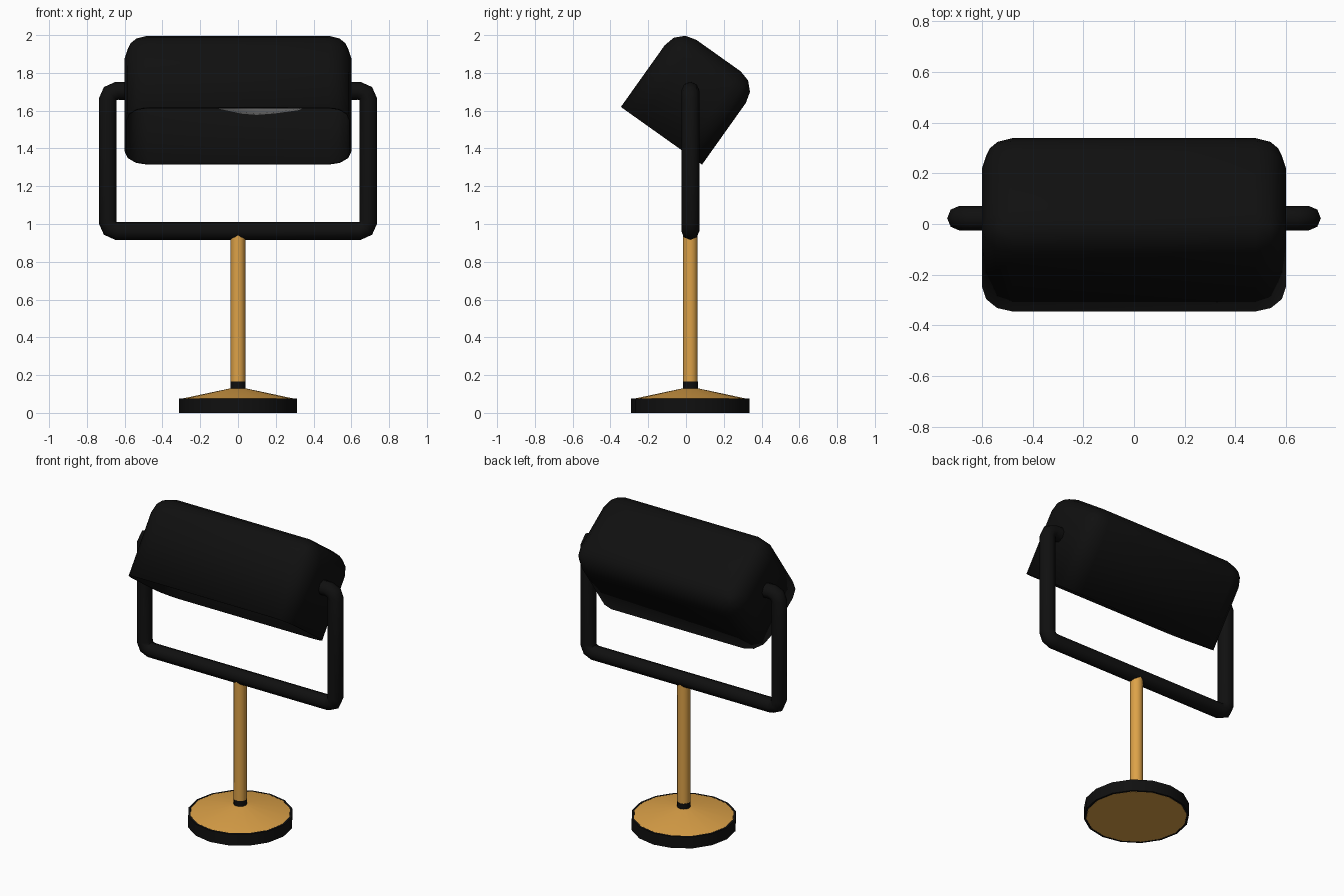
import bpy, bmesh, math
from mathutils import Matrix, Vector

if "Cube" in bpy.data.objects:
    bpy.data.objects.remove(bpy.data.objects["Cube"])

YC = 0.023  # depth of the stand axis

def mat(name, col):
    m = bpy.data.materials.new(name)
    m.diffuse_color = (*col, 1)
    m.use_nodes = True
    m.node_tree.nodes["Principled BSDF"].inputs["Base Color"].default_value = m.diffuse_color
    return m

BLACK = mat("black metal", (0.005, 0.005, 0.005))
BRASS = mat("brass", (0.72, 0.36, 0.065))
WHITE = mat("bulb white", (0.8, 0.8, 0.8))

def finish(name, bm, material, angle=40):
    bmesh.ops.recalc_face_normals(bm, faces=bm.faces)
    me = bpy.data.meshes.new(name)
    bm.to_mesh(me)
    bm.free()
    me.materials.append(material)
    ob = bpy.data.objects.new(name, me)
    bpy.context.collection.objects.link(ob)
    bpy.ops.object.select_all(action='DESELECT')
    ob.select_set(True)
    bpy.context.view_layer.objects.active = ob
    bpy.ops.object.shade_smooth_by_angle(angle=math.radians(angle))
    return ob

def lathe(name, profile, material, sides=16, matrix=Matrix(), closed=False):
    """Turn (radius, height) points around the local z axis."""
    bm = bmesh.new()
    vs = [bm.verts.new((r, 0, h)) for r, h in profile]
    pairs = list(zip(vs, vs[1:])) + ([(vs[-1], vs[0])] if closed else [])
    es = [bm.edges.new(p) for p in pairs]
    bmesh.ops.spin(bm, geom=vs + es, cent=(0, 0, 0), axis=(0, 0, 1),
                   angle=math.tau, steps=sides, use_duplicate=False)
    bmesh.ops.remove_doubles(bm, verts=bm.verts, dist=1e-4)
    bmesh.ops.transform(bm, matrix=matrix, verts=bm.verts)
    return finish(name, bm, material)

axis = Matrix.Translation((0, YC, 0))

# Base: brass foot inside a black rim, collar and pole
lathe("base_foot", [(0, 0), (0.299, 0), (0.299, 0.075), (0.04, 0.13), (0, 0.13)], BRASS, 16, axis)
lathe("base_rim", [(0.3, 0), (0.313, 0), (0.313, 0.075), (0.3, 0.075)], BLACK, 16, axis, True)
lathe("pole_collar", [(0, 0.125), (0.04, 0.125), (0.04, 0.165), (0, 0.165)], BLACK, 12, axis)
lathe("pole", [(0, 0.16), (0.039, 0.16), (0.039, 0.94), (0, 0.94)], BRASS, 12, axis)

# Yoke: round tube bent around the shade
half = [(0.64, 0.963), (0.676, 0.977), (0.69, 1.013),
        (0.69, 1.655), (0.676, 1.691), (0.64, 1.705), (0.57, 1.705)]
path = [(-x, z) for x, z in reversed(half)] + half
cu = bpy.data.curves.new("yoke", 'CURVE')
cu.dimensions = '3D'
cu.bevel_depth = 0.048
cu.bevel_resolution = 2
cu.use_fill_caps = True
sp = cu.splines.new('POLY')
sp.points.add(len(path) - 1)
for p, (x, z) in zip(sp.points, path):
    p.co = (x, YC, z, 1)
cu.materials.append(BLACK)
yoke = bpy.data.objects.new("yoke", cu)
bpy.context.collection.objects.link(yoke)
bpy.ops.object.select_all(action='DESELECT')
yoke.select_set(True)
bpy.context.view_layer.objects.active = yoke
bpy.ops.object.convert(target='MESH')
bpy.ops.object.shade_smooth_by_angle(angle=math.radians(50))

# Shade: tilted rounded box, open towards the lower front
W, D, H = 1.2, 0.527, 0.521
bm = bmesh.new()
bmesh.ops.create_cube(bm, size=1, matrix=Matrix.Translation((0, 0, H / 2)) @ Matrix.Diagonal((W, D, H, 1)))
bmesh.ops.delete(bm, geom=[f for f in bm.faces if f.calc_center_median().z < 0.01], context='FACES_ONLY')
bmesh.ops.bevel(bm, geom=[e for e in bm.edges if not e.is_boundary], offset=0.12,
                segments=3, profile=0.5, affect='EDGES', clamp_overlap=True)
tilt = Matrix.Translation((0, -0.13, 1.467)) @ Matrix.Rotation(math.radians(-35.4), 4, 'X')
bmesh.ops.transform(bm, matrix=tilt, verts=bm.verts)
shade = finish("shade", bm, BLACK)
# normals of an open shell: make them point away from the shade centre
centre = tilt @ Vector((0, 0, H / 2))
if sum(p.normal.dot(p.center - centre) for p in shade.data.polygons) < 0:
    shade.data.flip_normals()
sol = shade.modifiers.new("wall", 'SOLIDIFY')
sol.thickness = 0.012
sol.offset = -1

# Bulb lying sideways in the shade
side = Matrix.Translation((0, YC, 1.705)) @ Matrix.Rotation(math.radians(90), 4, 'Y')
lathe("bulb_socket", [(0, -0.58), (0.055, -0.58), (0.055, -0.38), (0, -0.38)], BLACK, 12, side)
lathe("bulb", [(0.045, -0.38), (0.06, -0.28), (0.1, -0.09), (0.124, 0.02), (0.13, 0.1),
               (0.122, 0.2), (0.105, 0.32), (0.06, 0.42), (0, 0.45)], WHITE, 16, side)
